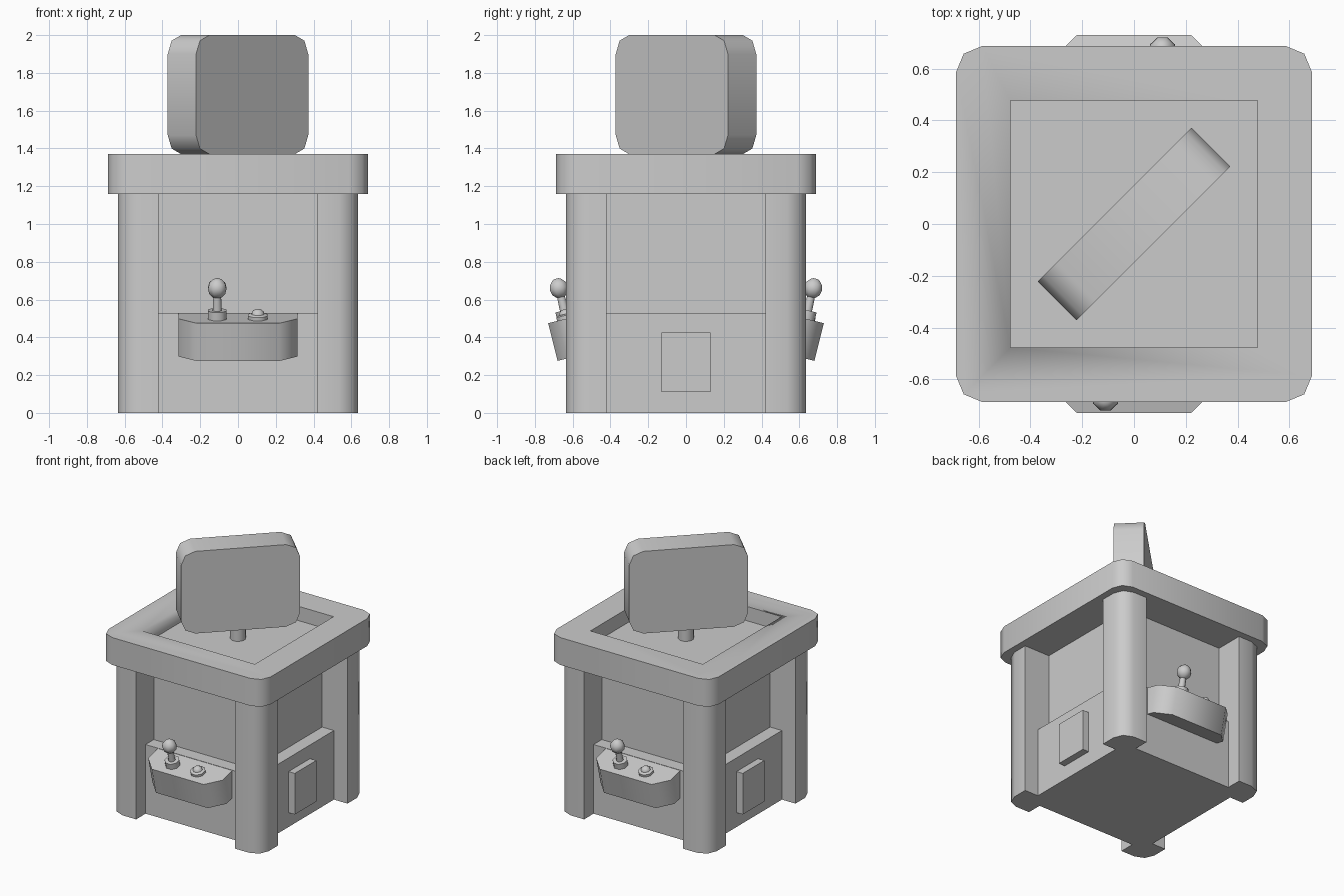
import bpy, bmesh
from math import sin, cos, pi, atan2, radians
from mathutils import Matrix

if "Cube" in bpy.data.objects:
    bpy.data.objects.remove(bpy.data.objects["Cube"])


def finish(name, bm, matrix, angle=50):
    bmesh.ops.recalc_face_normals(bm, faces=bm.faces)
    bm.transform(matrix)
    mesh = bpy.data.meshes.new(name)
    bm.to_mesh(mesh)
    bm.free()
    obj = bpy.data.objects.new(name, mesh)
    bpy.context.collection.objects.link(obj)
    bpy.ops.object.select_all(action='DESELECT')
    obj.select_set(True)
    bpy.context.view_layer.objects.active = obj
    bpy.ops.object.shade_smooth_by_angle(angle=radians(angle))
    return obj


def prism(name, pts, z0, z1, matrix=Matrix()):
    bm = bmesh.new()
    face = bm.faces.new([bm.verts.new((x, y, z0)) for x, y in pts])
    ext = bmesh.ops.extrude_face_region(bm, geom=[face])
    top = [v for v in ext['geom'] if isinstance(v, bmesh.types.BMVert)]
    bmesh.ops.translate(bm, verts=top, vec=(0, 0, z1 - z0))
    return finish(name, bm, matrix)


def arc(cx, cy, r, start, seg=2):
    return [(cx + r * cos(start + i * pi / 2 / seg), cy + r * sin(start + i * pi / 2 / seg))
            for i in range(seg + 1)]


def rounded_rect(w, h, r):
    pts = []
    for k, (sx, sy) in enumerate([(1, 1), (-1, 1), (-1, -1), (1, -1)]):
        pts += arc(sx * (w - r), sy * (h - r), r, k * pi / 2)
    return pts


def rect(w, h):
    return [(w, h), (-w, h), (-w, -h), (w, -h)]


def lathe(name, profile, matrix, sides=8):
    # Revolve (radius, height) points around local z
    bm = bmesh.new()
    rings = [[bm.verts.new((r * cos((i + .5) * 2 * pi / sides), r * sin((i + .5) * 2 * pi / sides), z))
              for i in range(sides)] for r, z in profile]
    for a, b in zip(rings, rings[1:]):
        for i in range(sides):
            j = (i + 1) % sides
            bm.faces.new((a[i], a[j], b[j], b[i]))
    bm.faces.new(rings[0])
    bm.faces.new(rings[-1])
    return finish(name, bm, matrix)


# Cabinet core: window box above, thicker panel box below
prism("window_box", rect(.42, .42), .5, 1.2)
prism("lower_cabinet", rect(.52, .52), 0, .53)

# Corner posts with a rounded outer corner
post = [(.42, .42), (.635, .42)] + arc(.535, .535, .1, 0) + [(.42, .635)]
for k in range(4):
    prism("corner_post", post, 0, 1.165, Matrix.Rotation(k * pi / 2, 4, 'Z'))

# Roof slab with a square recess
roof = prism("roof", rounded_rect(.687, .687, .1), 1.16, 1.37)
cutter = prism("recess_cutter", rect(.477, .477), 1.26, 1.5)
cutter.hide_render = True
mod = roof.modifiers.new("recess", 'BOOLEAN')
mod.operation = 'DIFFERENCE'
mod.solver = 'EXACT'
mod.object = cutter
bpy.context.view_layer.objects.active = roof
bpy.ops.object.modifier_apply(modifier=mod.name)
bpy.data.objects.remove(cutter)

# Sign board turned 45 degrees on a short pole
turn = Matrix.Translation((0, 0, 1.685)) @ Matrix.Rotation(pi / 4, 4, 'Z') @ Matrix.Rotation(pi / 2, 4, 'X')
prism("sign_board", rounded_rect(.42, .315, .1), -.106, .106, turn)
lathe("sign_pole", [(.055, 1.25), (.055, 1.4)], Matrix(), 12)

# Controls and coin door, repeated on the opposite side
tilt = Matrix.Translation((0, -.73, .475)) @ Matrix.Rotation(atan2(.05, .2), 4, 'X')
desk = [(-.22, 0), (.22, 0), (.315, .095), (.315, .225), (-.315, .225), (-.315, .095)]
ball = [(.053 * sin(a * pi / 6), .165 - .053 * cos(a * pi / 6)) for a in range(1, 6)]
for k in range(2):
    side = Matrix.Rotation(k * pi, 4, 'Z')
    prism("control_desk", desk, -.206, 0, side @ tilt)
    stick = side @ tilt @ Matrix.Translation((-.11, .1, 0))
    lathe("joystick_base", [(.053, -.01), (.053, .045)], stick)
    lathe("joystick_stem", [(.026, .04), (.022, .13)], stick)
    lathe("joystick_ball", [(.012, .112)] + ball + [(.012, .218)], stick)
    button = side @ tilt @ Matrix.Translation((.105, .1, 0))
    lathe("button_base", [(.055, -.01), (.055, .018), (.045, .025)], button)
    lathe("button_cap", [(.036, .02), (.033, .036), (.015, .05)], button)
    prism("coin_door", [(.5, -.13), (.573, -.13), (.573, .13), (.5, .13)], .11, .425, side)
